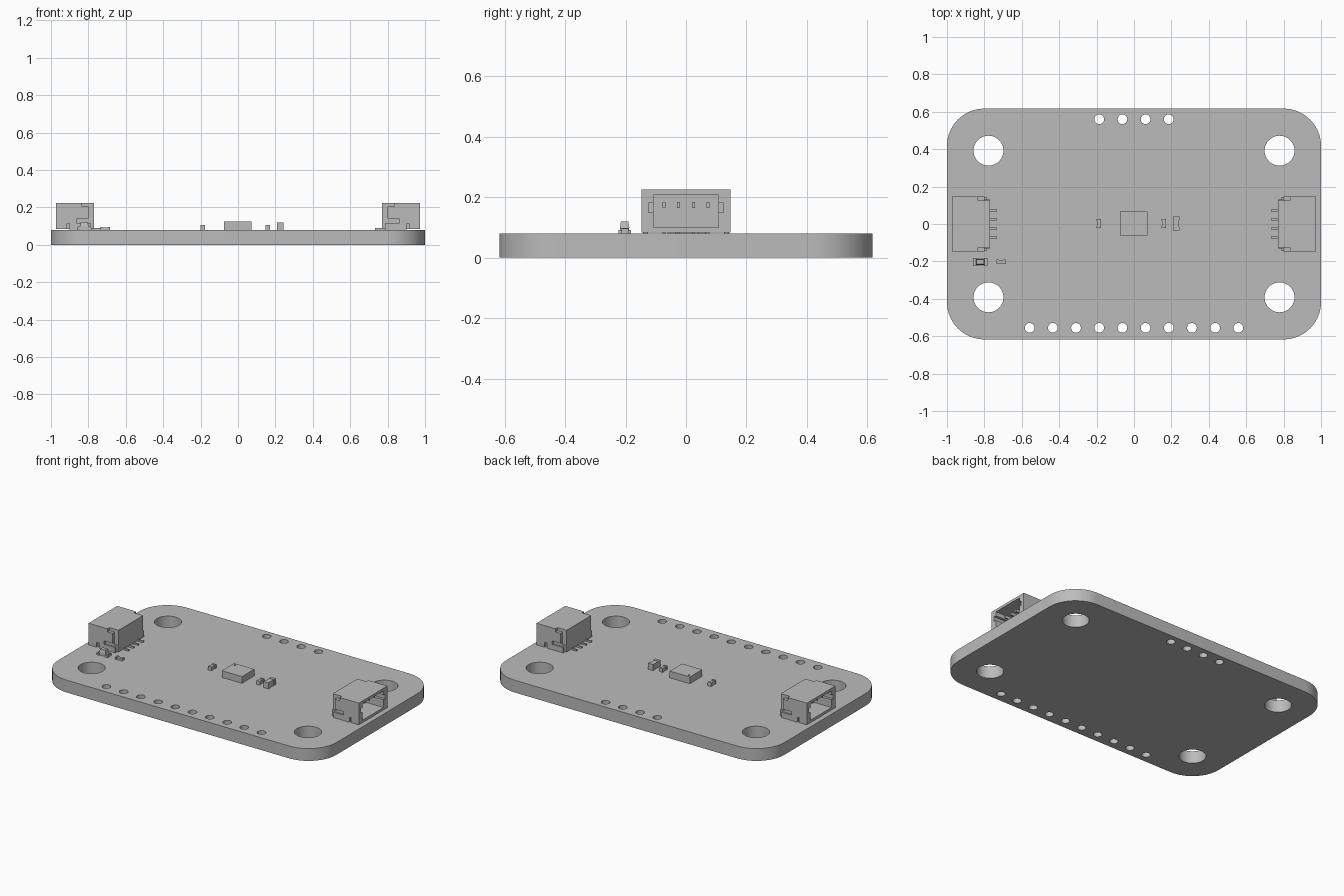
import bpy, bmesh, math
from mathutils import Matrix

old = bpy.data.objects.get("Cube")
if old:
    bpy.data.objects.remove(old, do_unlink=True)

grey = bpy.data.materials.new("plain grey")
grey.use_nodes = True
COLOUR = (0.5, 0.5, 0.5, 1)
grey.diffuse_color = COLOUR
grey.node_tree.nodes["Principled BSDF"].inputs["Base Color"].default_value = COLOUR

TOP = 0.08  # upper surface of the board


def boxes(name, spans):
    """One object made of boxes, each given as x, y and z ranges."""
    bm = bmesh.new()
    for ranges in spans:
        size = [b - a for a, b in ranges]
        mid = [(a + b) / 2 for a, b in ranges]
        bmesh.ops.create_cube(bm, size=1, matrix=Matrix.Translation(mid) @ Matrix.Diagonal((*size, 1)))
    mesh = bpy.data.meshes.new(name)
    bm.to_mesh(mesh)
    bm.free()
    mesh.materials.append(grey)
    obj = bpy.data.objects.new(name, mesh)
    bpy.context.collection.objects.link(obj)
    return obj


def activate(obj):
    bpy.ops.object.select_all(action='DESELECT')
    obj.select_set(True)
    bpy.context.view_layer.objects.active = obj


def cut(obj, spans):
    for span in spans:
        cutter = boxes("cutter", [span])
        cutter.hide_render = True
        mod = obj.modifiers.new("cut", 'BOOLEAN')
        mod.operation, mod.solver, mod.object = 'DIFFERENCE', 'EXACT', cutter
        activate(obj)
        bpy.ops.object.modifier_apply(modifier=mod.name)
        bpy.data.objects.remove(cutter, do_unlink=True)


def arc(cx, cy, r, start, end, n):
    return [(cx + r * math.cos(start + (end - start) * i / n),
             cy + r * math.sin(start + (end - start) * i / n)) for i in range(n + 1)]


def circle(cx, cy, r, n):
    return arc(cx, cy, r, 0, math.tau, n)[:-1]


# Circuit board: rounded outline with mounting holes and pin holes
W, D, R = 1.0, 0.617, 0.2
outline = []
for i, (sx, sy) in enumerate([(1, 1), (-1, 1), (-1, -1), (1, -1)]):
    outline += arc(sx * (W - R), sy * (D - R), R, i * math.pi / 2, (i + 1) * math.pi / 2, 16)
loops = [outline]
loops += [circle(sx * 0.778, sy * 0.392, 0.08, 40) for sx in (-1, 1) for sy in (-1, 1)]
loops += [circle((i - 4.5) * 0.124, -0.555, 0.026, 24) for i in range(10)]
loops += [circle((i - 1.5) * 0.124, 0.56, 0.026, 24) for i in range(4)]
curve = bpy.data.curves.new("circuit_board", 'CURVE')
curve.dimensions, curve.fill_mode, curve.extrude = '2D', 'BOTH', TOP / 2
for loop in loops:
    spline = curve.splines.new('POLY')
    spline.points.add(len(loop) - 1)
    for point, (x, y) in zip(spline.points, loop):
        point.co = (x, y, 0, 1)
    spline.use_cyclic_u = True
curve.materials.append(grey)
board = bpy.data.objects.new("circuit_board", curve)
bpy.context.collection.objects.link(board)
board.location.z = TOP / 2
activate(board)
bpy.ops.object.convert(target='MESH')
board = bpy.context.view_layer.objects.active
bm = bmesh.new()
bm.from_mesh(board.data)
bmesh.ops.remove_doubles(bm, verts=bm.verts, dist=0.0005)
bmesh.ops.recalc_face_normals(bm, faces=bm.faces)
bm.to_mesh(board.data)
bm.free()
bpy.ops.object.shade_smooth_by_angle(angle=math.radians(30))

# Socket housing: open at the outer end, keyed sides, stepped rear corners
BACK, FRONT, HALF = 0.77, 0.972, 0.147
housing = boxes("left_socket_housing", [((BACK, FRONT), (-HALF, HALF), (TOP + 0.004, 0.225))])
cuts = [((0.815, 1.1), (-0.107, 0.107), (0.1, 0.208)),
        ((0.83, 1.1), (-0.124, 0.124), (0.15, 0.181))]
for s in (-1, 1):
    def side(inner):
        return tuple(sorted((s * inner, s * 0.2)))
    cuts += [((0.7, 0.835), side(0.126), (0.205, 0.3)),
             ((0.7, 0.80), side(0.126), (0.125, 0.3)),
             ((0.7, 0.86), side(0.132), (0.0, 0.14)),
             ((0.8, 0.915), side(0.132), (0.0, 0.115))]
cut(housing, cuts)

# Contacts inside the socket, solder leads behind it, and anchor tabs
pin_y = [(i - 1.5) * 0.0485 for i in range(4)]
pins = boxes("left_socket_contacts",
             [((0.80, 0.93), (y - 0.005, y + 0.005), (0.165, 0.184)) for y in pin_y])
leads = boxes("left_socket_leads",
              [((0.732, 0.79), (y - 0.005, y + 0.005), (TOP, 0.09)) for y in pin_y])
tabs = boxes("left_socket_tabs",
             [((0.785, 0.9), tuple(sorted((s * 0.125, s * 0.142))), (TOP, 0.115)) for s in (-1, 1)])

# Matching socket on the other end, turned half way round
for part in (housing, pins, leads, tabs):
    twin = part.copy()
    twin.name = part.name.replace("left", "right")
    twin.rotation_euler.z = math.pi
    bpy.context.collection.objects.link(twin)

# Sensor chip with a round pin mark sunk in its lid
chip = boxes("sensor_chip", [((-0.074, 0.071), (-0.061, 0.066), (TOP, 0.124))])
bpy.ops.mesh.primitive_cylinder_add(vertices=16, radius=0.006, depth=0.008, location=(-0.055, 0.047, 0.124))
dot = bpy.context.object
mod = chip.modifiers.new("pin mark", 'BOOLEAN')
mod.operation, mod.solver, mod.object = 'DIFFERENCE', 'EXACT', dot
activate(chip)
bpy.ops.object.modifier_apply(modifier=mod.name)
bpy.data.objects.remove(dot, do_unlink=True)


def passive(name, x, y, half_x, half_y, top):
    """Small component: a body between two slightly larger end caps."""
    long_y = half_y > half_x
    long, short = max(half_x, half_y), min(half_x, half_y)
    cap, e = long * 0.5, 0.0025
    spans = [((-long + cap, long - cap), (-short + e, short - e), (TOP, top - e))]
    spans += [((-long, -long + cap), (-short, short), (TOP, top)),
              ((long - cap, long), (-short, short), (TOP, top))]
    obj = boxes(name, spans)
    obj.location = (x, y, 0)
    if long_y:
        obj.rotation_euler.z = math.pi / 2


passive("capacitor_west", -0.188, 0.003, 0.012, 0.025, 0.105)
passive("capacitor_east", 0.16, 0.003, 0.012, 0.025, 0.105)
passive("large_capacitor", 0.226, 0.003, 0.018, 0.038, 0.12)
passive("resistor", -0.71, -0.202, 0.025, 0.012, 0.096)

# Indicator light: base plate, end pads and a tapered lens
boxes("indicator_light_base", [((-0.856, -0.787), (-0.218, -0.188), (TOP, 0.098)),
                               ((-0.862, -0.842), (-0.224, -0.182), (TOP, 0.092)),
                               ((-0.802, -0.782), (-0.224, -0.182), (TOP, 0.092))])
lens = boxes("indicator_light_lens", [((-0.846, -0.798), (-0.219, -0.187), (0.098, 0.12))])
for v in lens.data.vertices:
    if v.co.z > 0.11:
        v.co.x += 0.005 if v.co.x < -0.822 else -0.005
        v.co.y += 0.004 if v.co.y < -0.203 else -0.004
